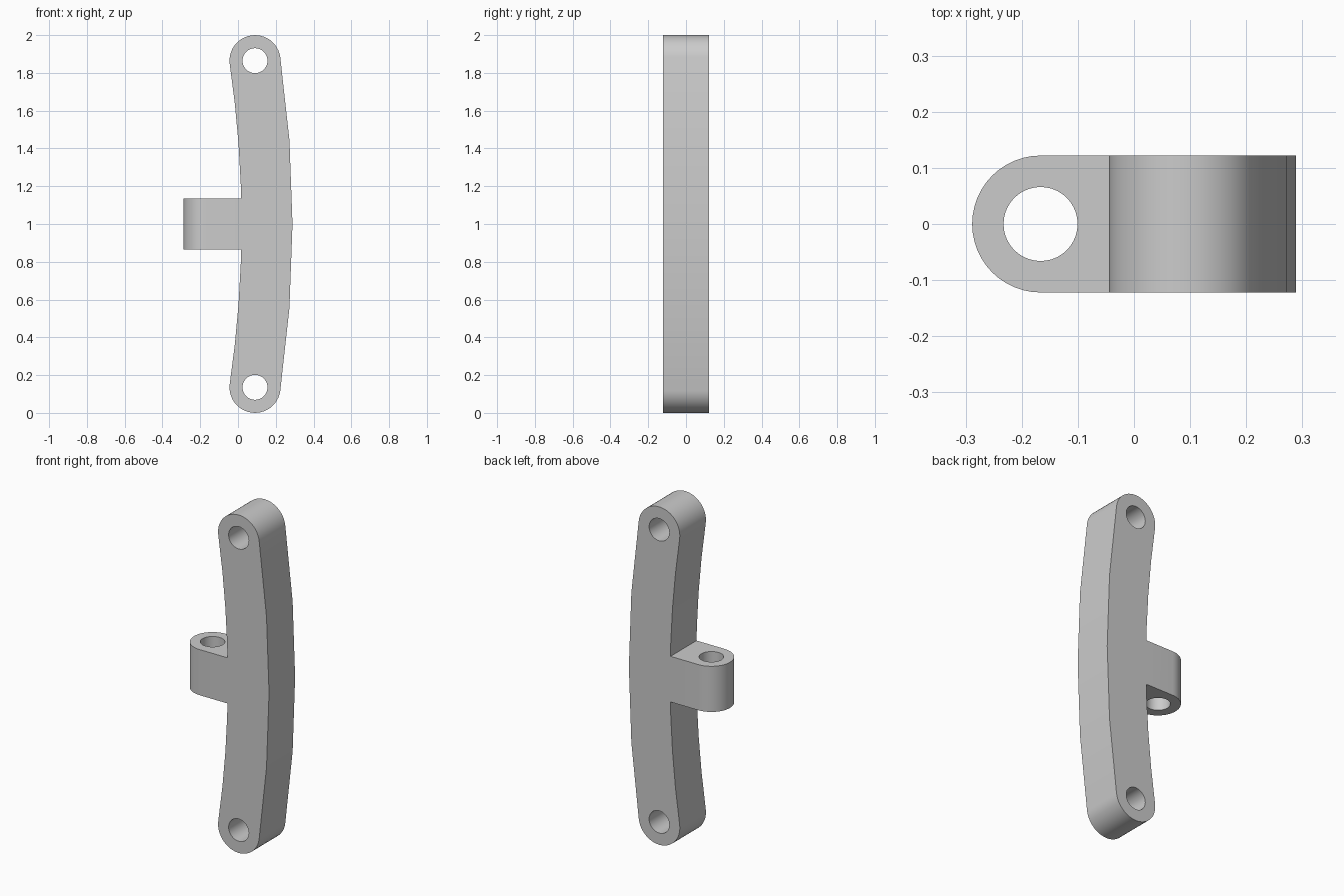
import bpy, bmesh
from math import pi, sin, cos, radians
from mathutils import Vector

if "Cube" in bpy.data.objects:
    bpy.data.objects.remove(bpy.data.objects["Cube"], do_unlink=True)

grey = bpy.data.materials.new("plain grey")
grey.use_nodes = True
grey.diffuse_color = (0.6, 0.6, 0.6, 1)
grey.node_tree.nodes["Principled BSDF"].inputs["Base Color"].default_value = (0.6, 0.6, 0.6, 1)

HALF_DEPTH = 0.122
END_R = 0.135
HOLE_R = 0.066
BEND_R = 5.92            # radius of the bar's centre line
BEND = 0.1466            # half the angle the bar sweeps
MID = Vector((0.1535, 1.0))


def arc(centre, radius, start, end, steps):
    """Points along an arc, both ends included."""
    angles = [start + (end - start) * i / steps for i in range(steps + 1)]
    return [Vector((centre[0] + radius * cos(a), centre[1] + radius * sin(a))) for a in angles]


def circle(centre, radius, steps=40):
    return arc(centre, radius, 0, 2 * pi, steps)[:-1]


def plate(name, loops, place, offset):
    """Fill an outline with holes and extrude it by offset."""
    bm = bmesh.new()
    for loop in loops:
        verts = [bm.verts.new(place(p)) for p in loop]
        for a, b in zip(verts, verts[1:] + verts[:1]):
            bm.edges.new((a, b))
    bmesh.ops.triangle_fill(bm, use_beauty=True, edges=bm.edges[:], normal=offset.normalized())
    grown = bmesh.ops.extrude_face_region(bm, geom=bm.faces[:], use_keep_orig=True)["geom"]
    bmesh.ops.translate(bm, verts=[g for g in grown if isinstance(g, bmesh.types.BMVert)], vec=offset)
    bmesh.ops.recalc_face_normals(bm, faces=bm.faces[:])
    mesh = bpy.data.meshes.new(name)
    bm.to_mesh(mesh)
    bm.free()
    mesh.materials.append(grey)
    obj = bpy.data.objects.new(name, mesh)
    bpy.context.collection.objects.link(obj)
    return obj


# Curved bar with rounded, drilled ends
bend_centre = MID - Vector((BEND_R, 0))
top, bottom = (bend_centre + BEND_R * Vector((cos(a), sin(a))) for a in (BEND, -BEND))
outline = (arc(bend_centre, BEND_R + END_R, -BEND, BEND, 4)[:-1]
           + arc(top, END_R, BEND, BEND + pi, 24)[:-1]
           + arc(bend_centre, BEND_R - END_R, BEND, -BEND, 8)[:-1]
           + arc(bottom, END_R, pi - BEND, 2 * pi - BEND, 24)[:-1])
bar = plate("curved_bar", [outline, circle(top, HOLE_R), circle(bottom, HOLE_R)],
            lambda p: (p.x, -HALF_DEPTH, p.y), Vector((0, 2 * HALF_DEPTH, 0)))

# Drilled side lug with a rounded tip
lug_centre = (-0.1665, 0)
lug_outline = (arc(lug_centre, HALF_DEPTH, pi / 2, 3 * pi / 2, 24)
               + [Vector((0.1, -HALF_DEPTH)), Vector((0.1, HALF_DEPTH))])
lug = plate("side_lug", [lug_outline, circle(lug_centre, HOLE_R)],
            lambda p: (p.x, p.y, 1 - END_R), Vector((0, 0, 2 * END_R)))

# Join the lug to the bar as one solid
union = bar.modifiers.new("join_lug", "BOOLEAN")
union.operation = "UNION"
union.solver = "EXACT"
union.object = lug
bpy.ops.object.select_all(action="DESELECT")
bar.select_set(True)
bpy.context.view_layer.objects.active = bar
bpy.ops.object.modifier_apply(modifier=union.name)
bpy.data.objects.remove(lug, do_unlink=True)
bpy.ops.object.shade_smooth_by_angle(angle=radians(30))
bar.name = "link_bracket"
